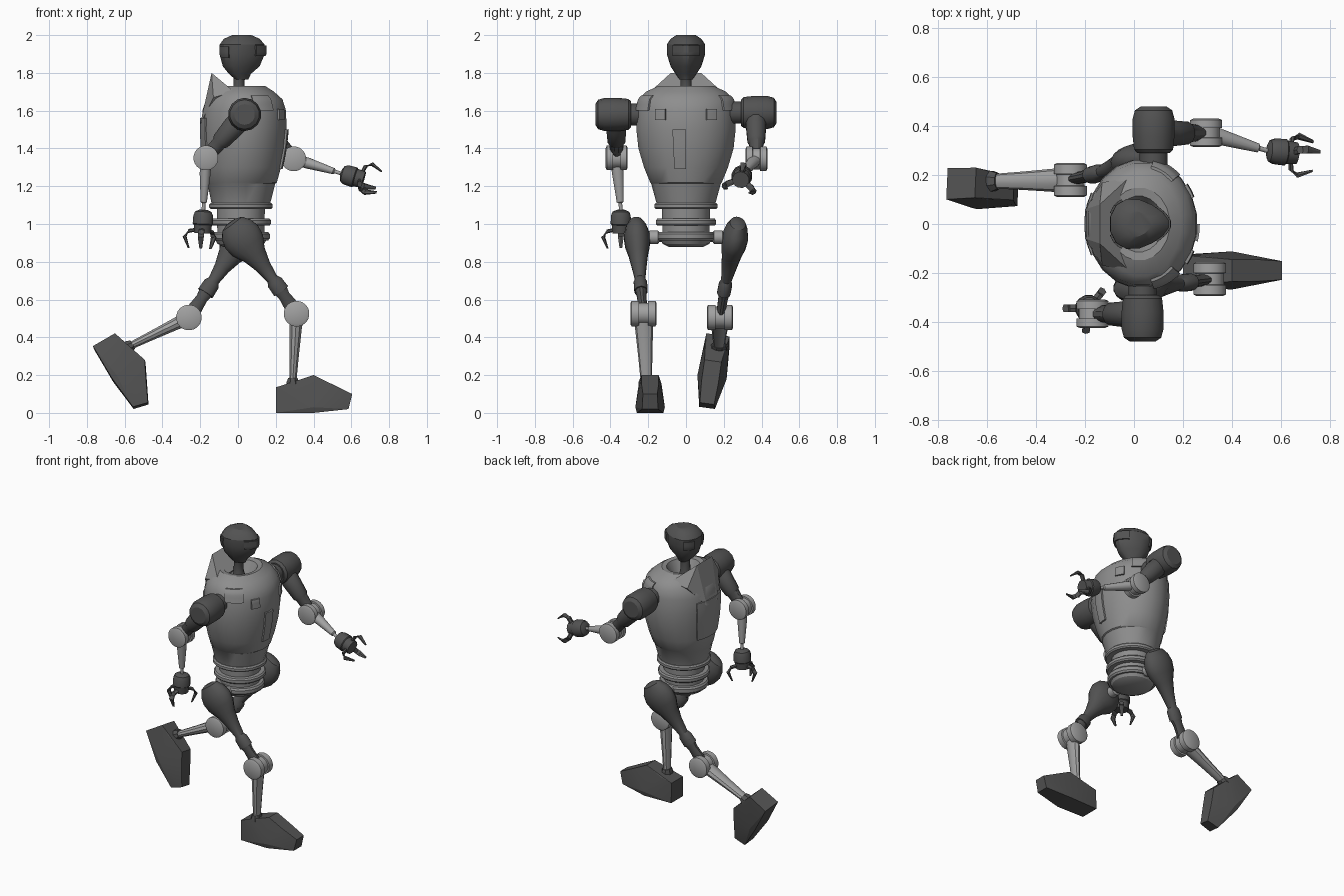
import bpy, bmesh, math
from mathutils import Vector as V

if "Cube" in bpy.data.objects:
    bpy.data.objects.remove(bpy.data.objects["Cube"])


def material(name, r):
    m = bpy.data.materials.new(name)
    m.diffuse_color = (r, r, r, 1)
    m.use_nodes = True
    m.node_tree.nodes["Principled BSDF"].inputs["Base Color"].default_value = m.diffuse_color
    return m


DARK = material("dark grey", 0.085)
BODY = material("mid grey", 0.27)
LIGHT = material("light grey", 0.36)
Y, Z = V((0, 1, 0)), V((0, 0, 1))


def finish(name, bm, mat, angle=32):
    bmesh.ops.recalc_face_normals(bm, faces=bm.faces)
    me = bpy.data.meshes.new(name)
    bm.to_mesh(me)
    bm.free()
    me.materials.append(mat)
    me.shade_smooth()
    me.set_sharp_from_angle(angle=math.radians(angle))
    ob = bpy.data.objects.new(name, me)
    bpy.context.collection.objects.link(ob)
    return ob


def loft(name, rings, mat, sides=20, point=None, angle=32):
    """Skin over rings of (centre, u, v); ends are capped."""
    bm = bmesh.new()
    rows = []
    for c, u, v in rings:
        rows.append([bm.verts.new(c + u * math.cos(t) + v * math.sin(t) * (point(t) if point else 1))
                     for t in (2 * math.pi * (i + 0.5) / sides for i in range(sides))])
    for a, b in zip(rows, rows[1:]):
        for i in range(sides):
            j = (i + 1) % sides
            bm.faces.new((a[i], a[j], b[j], b[i]))
    bm.faces.new(rows[0][::-1])
    bm.faces.new(rows[-1])
    return finish(name, bm, mat, angle)


def frame(d):
    v = (Y - d * Y.dot(d))
    v = v.normalized() if v.length > 0.1 else Z.copy()
    return v.cross(d), v


def limb(name, a, b, profile, mat, sides=14):
    """Profile rows: (distance fraction from a to b, radius, sideways radius)."""
    a, b = V(a), V(b)
    u, v = frame((b - a).normalized())
    return loft(name, [(a.lerp(b, t), u * r, v * s) for t, r, s in profile], mat, sides)


def upright(name, rows, mat, sides=20, point=None):
    """Rows: (z, centre x, x radius, y radius)."""
    return loft(name, [(V((x, 0, z)), V((rx, 0, 0)), V((0, ry, 0))) for z, x, rx, ry in rows],
                mat, sides, point)


def hull(name, pts, mat):
    bm = bmesh.new()
    for p in pts:
        bm.verts.new(p)
    r = bmesh.ops.convex_hull(bm, input=bm.verts)
    bmesh.ops.delete(bm, geom=[g for g in r["geom_interior"] if isinstance(g, bmesh.types.BMVert)],
                     context='VERTS')
    return finish(name, bm, mat, 12)


def plate(name, rows, a0, a1, z0, z1, mat, off=0.006, point=None, n=5):
    """Thin curved plate that follows the surface given by upright rows."""
    bm = bmesh.new()

    def at(t, z, o):
        for p, q in zip(rows, rows[1:]):
            if min(p[0], q[0]) <= z <= max(p[0], q[0]) and p[0] != q[0]:
                k = (z - p[0]) / (q[0] - p[0])
                x, rx, ry = (p[i] + (q[i] - p[i]) * k for i in (1, 2, 3))
                return bm.verts.new((x + (rx + o) * math.cos(t),
                                     (ry + o) * math.sin(t) * (point(t) if point else 1), z))
    grid = [[[at(math.radians(a0 + (a1 - a0) * i / n), z0 + (z1 - z0) * j / n, o)
              for j in range(n + 1)] for i in range(n + 1)] for o in (-0.003, off)]
    for g in grid:
        for i in range(n):
            for j in range(n):
                bm.faces.new((g[i][j], g[i + 1][j], g[i + 1][j + 1], g[i][j + 1]))
    lo, hi = grid
    for i in range(n):
        for k in (0, n):
            bm.faces.new((lo[i][k], lo[i + 1][k], hi[i + 1][k], hi[i][k]))
            bm.faces.new((lo[k][i], lo[k][i + 1], hi[k][i + 1], hi[k][i]))
    return finish(name, bm, mat)


# Torso shell with an open neck well
torso = [(1.10, 0.015, 0.155, 0.155), (1.215, 0.018, 0.182, 0.187), (1.22, 0.02, 0.188, 0.192),
         (1.30, 0.025, 0.205, 0.225), (1.40, 0.03, 0.22, 0.255), (1.50, 0.032, 0.228, 0.266),
         (1.60, 0.033, 0.224, 0.264), (1.66, 0.033, 0.205, 0.252), (1.70, 0.028, 0.165, 0.215),
         (1.73, 0.022, 0.125, 0.15), (1.725, 0.02, 0.1, 0.115), (1.64, 0.012, 0.07, 0.07)]
upright("torso", torso, BODY)
plate("chest_panel", torso, -15, 0, 1.29, 1.50, BODY, 0.009)
plate("back_panel", torso, 152, 208, 1.30, 1.56, BODY, 0.008)
for s in (-1, 1):
    plate("chest_vent", torso, s * 24, s * 37, 1.55, 1.61, BODY, 0.009)
    plate("shoulder_pad", torso, s * 48, s * 78, 1.60, 1.68, BODY, 0.009)

# Raised collar behind the neck
hull("back_collar", [(x, s * y, z) for s in (-1, 1) for x, y, z in
                     ((-0.14, 0.08, 1.80), (-0.075, 0.10, 1.73), (-0.02, 0.19, 1.70),
                      (-0.13, 0.17, 1.67), (-0.20, 0.06, 1.53))], BODY)

# Waist rings and pelvis
upright("waist_core", [(1.13, 0.015, 0.13, 0.13), (0.92, 0.015, 0.125, 0.125)], BODY)
for z, r, h in ((1.095, 0.17, 0.016), (1.01, 0.162, 0.018), (0.935, 0.155, 0.022)):
    upright("waist_ring", [(z + h, 0.015, r - 0.008, r - 0.008), (z + h * 0.5, 0.015, r, r),
                           (z - h * 0.5, 0.015, r, r), (z - h, 0.015, r - 0.008, r - 0.008)], BODY)
upright("pelvis_base", [(0.93, 0.015, 0.145, 0.145), (0.895, 0.015, 0.125, 0.125),
                        (0.877, 0.015, 0.09, 0.09)], BODY)

# Neck and head, narrowing toward the face
upright("neck", [(1.62, 0.01, 0.05, 0.05), (1.70, 0.005, 0.032, 0.032),
                 (1.76, 0.005, 0.03, 0.03), (1.80, 0.015, 0.04, 0.035)], DARK, 12)
head = [(1.765, 0.02, 0.035, 0.035), (1.795, 0.01, 0.06, 0.055), (1.835, 0.017, 0.10, 0.08),
        (1.90, 0.022, 0.123, 0.10), (1.95, 0.022, 0.122, 0.10), (1.98, 0.02, 0.098, 0.08),
        (2.0, 0.02, 0.052, 0.05)]


def egg(t):
    return 1.0 - 0.3 * math.cos(t)


upright("head", head, DARK, 14, egg)
plate("visor", head, -55, 55, 1.89, 1.945, DARK, 0.008, egg)
for s in (-1, 1):
    plate("head_side_panel", head, s * 125, s * 160, 1.88, 1.94, DARK, 0.005, egg)


def joint(name, c, r, w):
    """Hinge drum with a central groove."""
    prof = ((-w, 0.8), (-w * 0.9, 1), (-w * 0.35, 1), (-w * 0.33, 0.85),
            (w * 0.33, 0.85), (w * 0.35, 1), (w * 0.9, 1), (w, 0.8))
    loft(name, [(V(c) + Y * t, V((r * k, 0, 0)), Z * r * k) for t, k in prof], LIGHT, 20)


def leg(side, knob, knee, ankle, heel, toe_dir, up):
    hip = V((0.02, side * 0.26, 0.93))
    limb("hip_axle", (0.02, side * 0.11, 0.93), hip,
         ((0, .025, .025), (0.2, .025, .025), (0.25, .036, .036), (0.55, .036, .036),
          (0.6, .025, .025), (1, .025, .025)), LIGHT, 12)
    limb("thigh", hip, knob,
         ((-.31, .03, .02), (-.27, .065, .042), (-.15, .095, .06), (0, .108, .07), (.17, .10, .066),
          (.36, .066, .052), (.6, .043, .04), (.85, .031, .028), (.92, .044, .036),
          (1.1, .046, .036)), DARK, 16)
    limb("thigh_fork", knob, knee, ((0, .045, .036), (.35, .032, .026), (1, .045, .022)), DARK, 12)
    joint("knee_joint", knee, 0.068, 0.07)
    limb("shin", knee, ankle, ((0, .045, .05), (.2, .034, .048), (.6, .026, .038),
                               (1, .02, .03)), LIGHT, 10)
    # Foot: (along, up, half width)
    d, n = V(toe_dir).normalized(), V(up)
    n = (n - d * n.dot(d)).normalized()
    w = n.cross(d)
    hull("foot", [V(heel) + d * a + n * h + w * (s * b) for s in (-1, 1) for a, h, b in
                  ((0, 0, .065), (0, .135, .062), (.2, .2, .045), (.2, .03, .078), (.2, 0, .07),
                   (.405, .10, .038), (.385, .02, .042), (.3, .15, .045), (.08, .155, .06))], DARK)
    limb("ankle_socket", V(ankle) + n * 0.02, V(ankle) - n * 0.06,
         ((0, .027, .036), (.3, .036, .045), (1, .036, .045)), DARK, 8)


leg(-1, (0.21, -0.24, 0.67), (0.31, -0.225, 0.525), (0.29, -0.21, 0.165),
    (0.2, -0.19, 0.0), (1, 0, 0), (0, 0, 1))
leg(1, (-0.155, 0.205, 0.66), (-0.26, 0.18, 0.505), (-0.575, 0.175, 0.352),
    (-0.765, 0.165, 0.345), (0.5, -0.14, -0.85), (0.86, 0.03, 0.51))


def arm(side, shoulder, elbow, wrist, hand_end, claws):
    s, e = V(shoulder), V(elbow)
    limb("shoulder_mount", (s.x, side * 0.2, s.z), s, ((0, .06, .06), (1, .06, .06)), DARK, 12)
    loft("shoulder", [(V((s.x, side * y, s.z)), V((r, 0, 0)), Z * r) for y, r in
                      ((.29, .068), (.305, .082), (.36, .088), (.43, .088), (.465, .078),
                       (.48, .055))], DARK, 14)
    limb("upper_arm", s, e, ((0, .06, .055), (.3, .06, .055), (.62, .05, .048),
                             (.66, .04, .04), (1, .035, .025)), DARK, 12)
    joint("elbow_joint", elbow, 0.066, 0.058)
    limb("forearm", e, wrist, ((0, .03, .038), (.3, .03, .032), (.85, .017, .019), (.87, .01, .01),
                               (1.05, .01, .01)), LIGHT, 12)
    # Hand: palm and three hooked claws
    w, d = V(wrist), (V(hand_end) - V(wrist)).normalized()
    u, v = frame(d)
    loft("palm", [(w + d * t, u * r, v * r) for t, r in
                  ((0, .022), (.01, .045), (.03, .054), (.075, .056), (.08, .05), (.125, .045))],
         DARK, 12)
    for a in claws:
        out = u * math.cos(math.radians(a)) + v * math.sin(math.radians(a))
        tan = d.cross(out)
        path = ((.105, .03, .016), (.115, .075, .018), (.145, .094, .018), (.205, .07, .008))
        loft("claw", [(w + d * t + out * r, tan * k, (d if i < 2 else out) * k * 0.6)
                      for i, (t, r, k) in enumerate(path)], DARK, 6)


arm(-1, (0.035, -0.37, 1.58), (-0.17, -0.367, 1.35), (-0.183, -0.345, 1.075),
    (-0.188, -0.345, 0.95), (0, 275, 130))
arm(1, (0.08, 0.37, 1.59), (0.295, 0.373, 1.345), (0.545, 0.30, 1.268),
    (0.66, 0.29, 1.235), (170, 290, 50))
